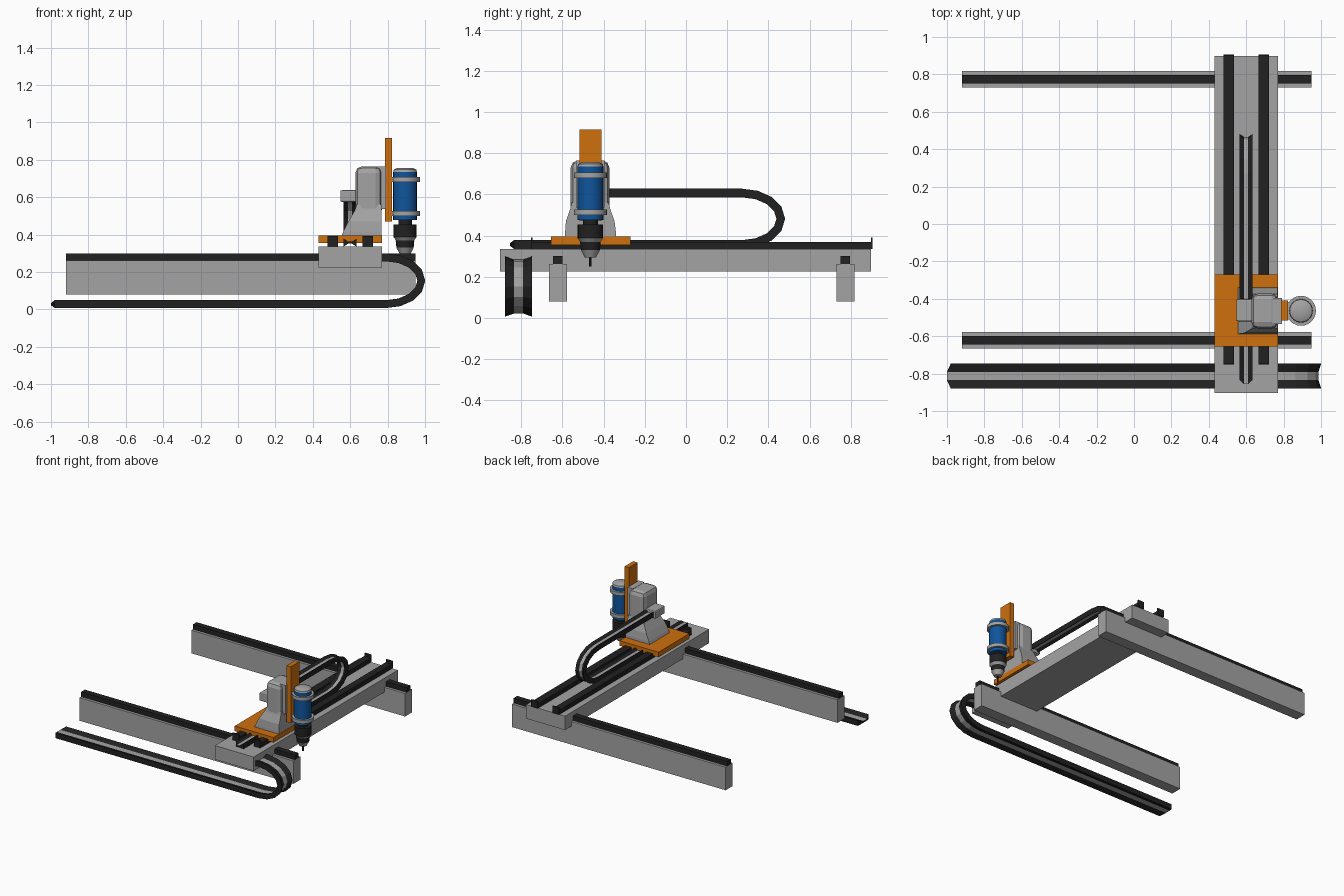
import bpy, bmesh, math
from mathutils import Vector

if "Cube" in bpy.data.objects:
    bpy.data.objects.remove(bpy.data.objects["Cube"])


def mat(name, rgb):
    m = bpy.data.materials.new(name)
    m.diffuse_color = (*rgb, 1)
    m.use_nodes = True
    m.node_tree.nodes["Principled BSDF"].inputs["Base Color"].default_value = m.diffuse_color
    return m


GREY = mat("light_grey", (0.37, 0.37, 0.37))
BLACK = mat("black", (0.015, 0.015, 0.015))
ORANGE = mat("orange", (0.62, 0.16, 0.004))
BLUE = mat("blue", (0.005, 0.09, 0.33))


def finish(name, bm, *mats):
    bmesh.ops.recalc_face_normals(bm, faces=bm.faces)
    me = bpy.data.meshes.new(name)
    bm.to_mesh(me)
    bm.free()
    for m in mats:
        me.materials.append(m)
    ob = bpy.data.objects.new(name, me)
    bpy.context.collection.objects.link(ob)
    return ob


def box(name, x, y, z, m, bevel=0.0):
    bm = bmesh.new()
    bmesh.ops.create_cube(bm, size=1)
    for v in bm.verts:
        v.co = [a + (c + 0.5) * (b - a) for c, (a, b) in zip(v.co, (x, y, z))]
    ob = finish(name, bm, m)
    if bevel:
        mod = ob.modifiers.new("bevel", 'BEVEL')
        mod.width, mod.segments = bevel, 2
    return ob


def skin(bm, rings):
    """Join rings of points with quads, cap both ends; returns faces by ring slot."""
    loops = [[bm.verts.new(p) for p in r] for r in rings]
    n, slots = len(loops[0]), []
    for a, b in zip(loops, loops[1:]):
        for i in range(n):
            j = (i + 1) % n
            slots.append((i, bm.faces.new((a[i], a[j], b[j], b[i]))))
    bm.faces.new(loops[0])
    bm.faces.new(loops[-1])
    return slots


def turned(name, profile, cx, cy, m, sides=24):
    """Solid of revolution about a vertical axis from (radius, z) pairs."""
    bm = bmesh.new()
    ang = [2 * math.pi * i / sides for i in range(sides)]
    skin(bm, [[(cx + r * math.cos(a), cy + r * math.sin(a), z) for a in ang]
              for r, z in profile])
    ob = finish(name, bm, m)
    bpy.ops.object.select_all(action='DESELECT')
    ob.select_set(True)
    bpy.context.view_layer.objects.active = ob
    bpy.ops.object.shade_smooth_by_angle(angle=math.radians(30))
    return ob


def cable_chain(name, start, bend, end, z_mid, w, place):
    """Waisted channel swept along a U path; place maps (along, side, z) to xyz."""
    t, web, rz, rx = 0.021, 0.006, 0.125, 0.19
    path = [Vector((start, z_mid - rz))]
    for i in range(9):
        a = math.pi * (i / 8 - 0.5)
        path.append(Vector((bend + rx * math.cos(a), z_mid + rz * math.sin(a))))
    path.append(Vector((end, z_mid + rz)))
    prof = [(-w, t), (-w / 3, web), (w / 3, web), (w, t),
            (w, -t), (w / 3, -web), (-w / 3, -web), (-w, -t)]
    rings = []
    for k, p in enumerate(path):
        d = (path[min(k + 1, len(path) - 1)] - path[max(k - 1, 0)]).normalized()
        n = Vector((-d.y, d.x))
        # ends come to a blunt point
        pull = 0.02 if k == 0 else -0.02 if k == len(path) - 1 else 0
        ring = []
        for s, o in prof:
            q = p + n * o + d * (pull if abs(o) == t else 0)
            ring.append(place(q.x, s, q.y))
        rings.append(ring)
    bm = bmesh.new()
    for slot, f in skin(bm, rings):
        f.material_index = 1 if slot in (1, 5) else 0
    return finish(name, bm, BLACK, GREY)


# Floor beams with their guide rails
for tag, cy in (("front", -0.622), ("back", 0.774)):
    box(tag + "_beam", (-0.92, 0.95), (cy - 0.044, cy + 0.044), (0.08, 0.262), GREY)
    box(tag + "_beam_rail", (-0.92, 0.95), (cy - 0.023, cy + 0.023), (0.262, 0.30), BLACK)

# Moving bridge, guide rails and upright end stops
box("bridge", (0.43, 0.77), (-0.903, 0.897), (0.225, 0.335), GREY)
for tag, cx in (("left", 0.507), ("right", 0.693)):
    x = (cx - 0.028, cx + 0.028)
    box(tag + "_bridge_rail", x, (-0.752, 0.903), (0.335, 0.37), BLACK)
    box(tag + "_front_stop", x, (-0.752, -0.744), (0.335, 0.392), BLACK)
    box(tag + "_back_stop", x, (0.897, 0.905), (0.335, 0.392), BLACK)

# Cable chains
cable_chain("floor_cable_chain", -1.0, 0.79, 0.60, 0.153, 0.066,
            lambda a, s, z: (a, s - 0.813, z))
cable_chain("bridge_cable_chain", -0.855, 0.27, -0.47, 0.482, 0.034,
            lambda a, s, z: (s + 0.599, a, z))
box("chain_bracket", (0.547, 0.66), (-0.52, -0.40), (0.575, 0.637), GREY, 0.008)

# Carriage plate and tower
box("carriage_plate", (0.43, 0.77), (-0.655, -0.27), (0.355, 0.395), ORANGE)
bm = bmesh.new()
skin(bm, [[(x0, y0, z), (x1, y0, z), (x1, y1, z), (x0, y1, z)]
          for x0, x1, y0, y1, z in ((0.555, 0.768, -0.587, -0.34, 0.395),
                                    (0.562, 0.768, -0.587, -0.34, 0.415),
                                    (0.59, 0.768, -0.583, -0.347, 0.47),
                                    (0.625, 0.768, -0.562, -0.368, 0.53),
                                    (0.635, 0.768, -0.555, -0.375, 0.56))])
finish("tower_base", bm, GREY)
box("tower_column", (0.628, 0.77), (-0.56, -0.372), (0.50, 0.765), GREY, 0.035)
box("slide_guide", (0.74, 0.79), (-0.535, -0.395), (0.537, 0.765), GREY)
box("lift_plate", (0.786, 0.823), (-0.516, -0.41), (0.47, 0.915), ORANGE)

# Spindle
CX, CY = 0.893, -0.464
turned("motor_body", [(0.063, 0.477), (0.063, 0.735)], CX, CY, BLUE)
turned("motor_cap", [(0.063, 0.735), (0.06, 0.747), (0.04, 0.757)], CX, CY, GREY)
for tag, z in (("lower", 0.50), ("upper", 0.68)):
    turned(tag + "_clamp", [(0.08, z), (0.08, z + 0.027)], CX, CY, GREY)
    box(tag + "_clamp_block", (0.81, 0.85), (-0.51, -0.418), (z, z + 0.027), GREY)
turned("spindle_neck", [(0.036, 0.445), (0.036, 0.477)], CX, CY, BLACK)
turned("spindle_collar", [(0.062, 0.388), (0.062, 0.453)], CX, CY, BLACK)
turned("collar_taper", [(0.048, 0.368), (0.062, 0.388)], CX, CY, GREY)
turned("chuck", [(0.046, 0.33), (0.05, 0.368)], CX, CY, BLACK)
turned("chuck_nose", [(0.028, 0.295), (0.046, 0.33)], CX, CY, GREY)
turned("drill_bit", [(0.006, 0.25), (0.006, 0.30)], CX, CY, BLACK, 10)
